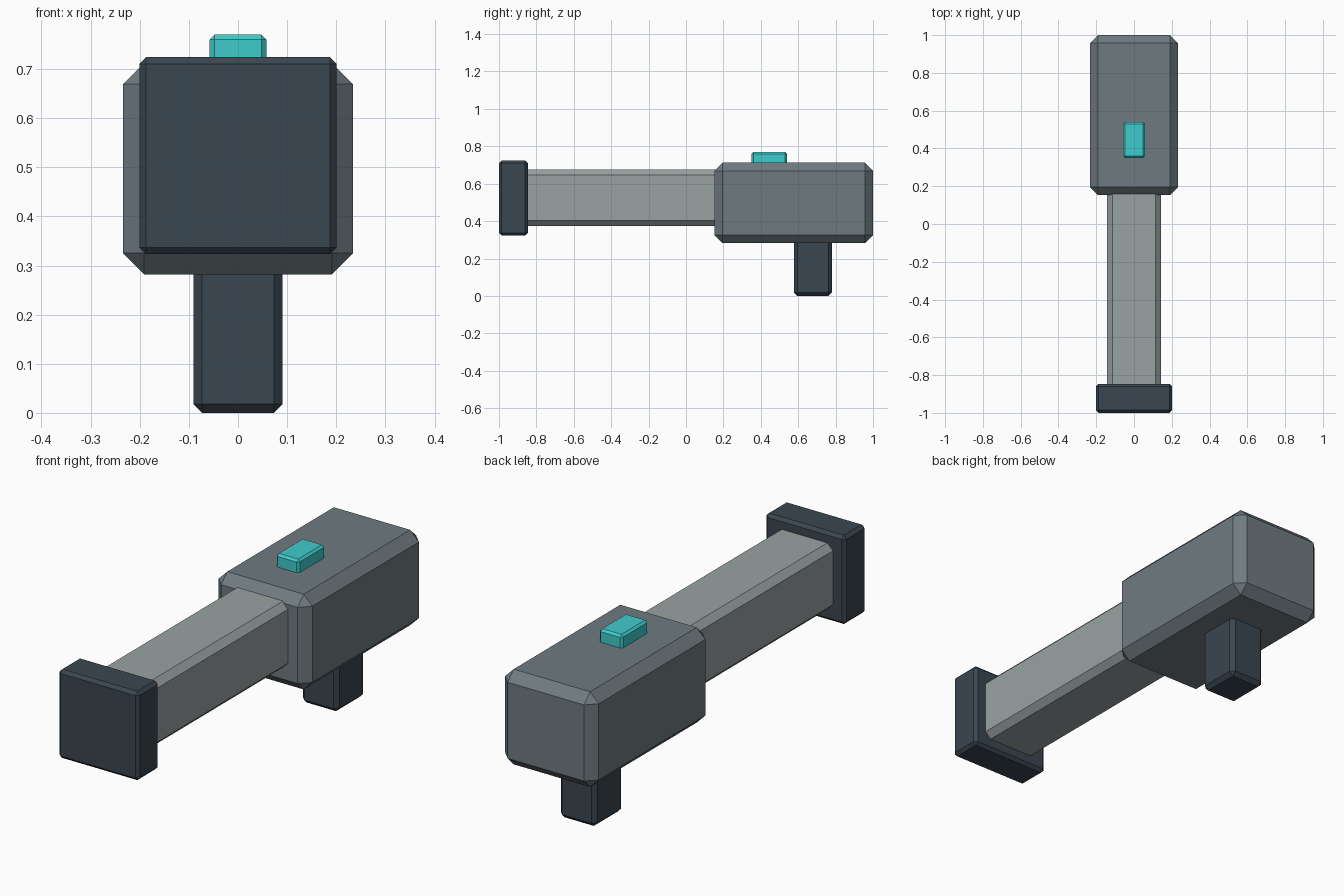
import bpy
import bmesh

if "Cube" in bpy.data.objects:
    bpy.data.objects.remove(bpy.data.objects["Cube"])


def material(name, rgb):
    m = bpy.data.materials.new(name)
    m.diffuse_color = (*rgb, 1)
    m.use_nodes = True
    m.node_tree.nodes["Principled BSDF"].inputs["Base Color"].default_value = m.diffuse_color
    return m


slate = material("slate grey", (0.159, 0.198, 0.216))
pale = material("pale grey", (0.319, 0.361, 0.361))
dark = material("dark blue grey", (0.042, 0.061, 0.080))
cyan = material("cyan", (0.051, 0.600, 0.610))


def chamfered_box(name, lo, hi, chamfer, mat):
    """Box between two corners with flat chamfered edges."""
    bm = bmesh.new()
    bmesh.ops.create_cube(bm, size=1)
    for v in bm.verts:
        v.co = [(a + b) / 2 + c * (b - a) for a, b, c in zip(lo, hi, v.co)]
    bmesh.ops.bevel(bm, geom=bm.edges[:], offset=chamfer, segments=1,
                    affect='EDGES', profile=0.5)
    mesh = bpy.data.meshes.new(name)
    bm.to_mesh(mesh)
    bm.free()
    mesh.materials.append(mat)
    obj = bpy.data.objects.new(name, mesh)
    bpy.context.collection.objects.link(obj)
    return obj


# Main housing at the rear
chamfered_box("body", (-0.234, 0.153, 0.282), (0.234, 1.0, 0.712), 0.043, slate)
# Long barrel, its ends buried in the body and the muzzle
chamfered_box("barrel", (-0.142, -0.90, 0.375), (0.142, 0.22, 0.675), 0.028, pale)
# Square muzzle block
chamfered_box("muzzle", (-0.201, -1.0, 0.323), (0.201, -0.846, 0.724), 0.014, dark)
# Handle under the body
chamfered_box("grip", (-0.091, 0.577, 0.0), (0.091, 0.78, 0.33), 0.018, dark)
# Glowing button on top
chamfered_box("button", (-0.058, 0.35, 0.67), (0.058, 0.54, 0.77), 0.01, cyan)
